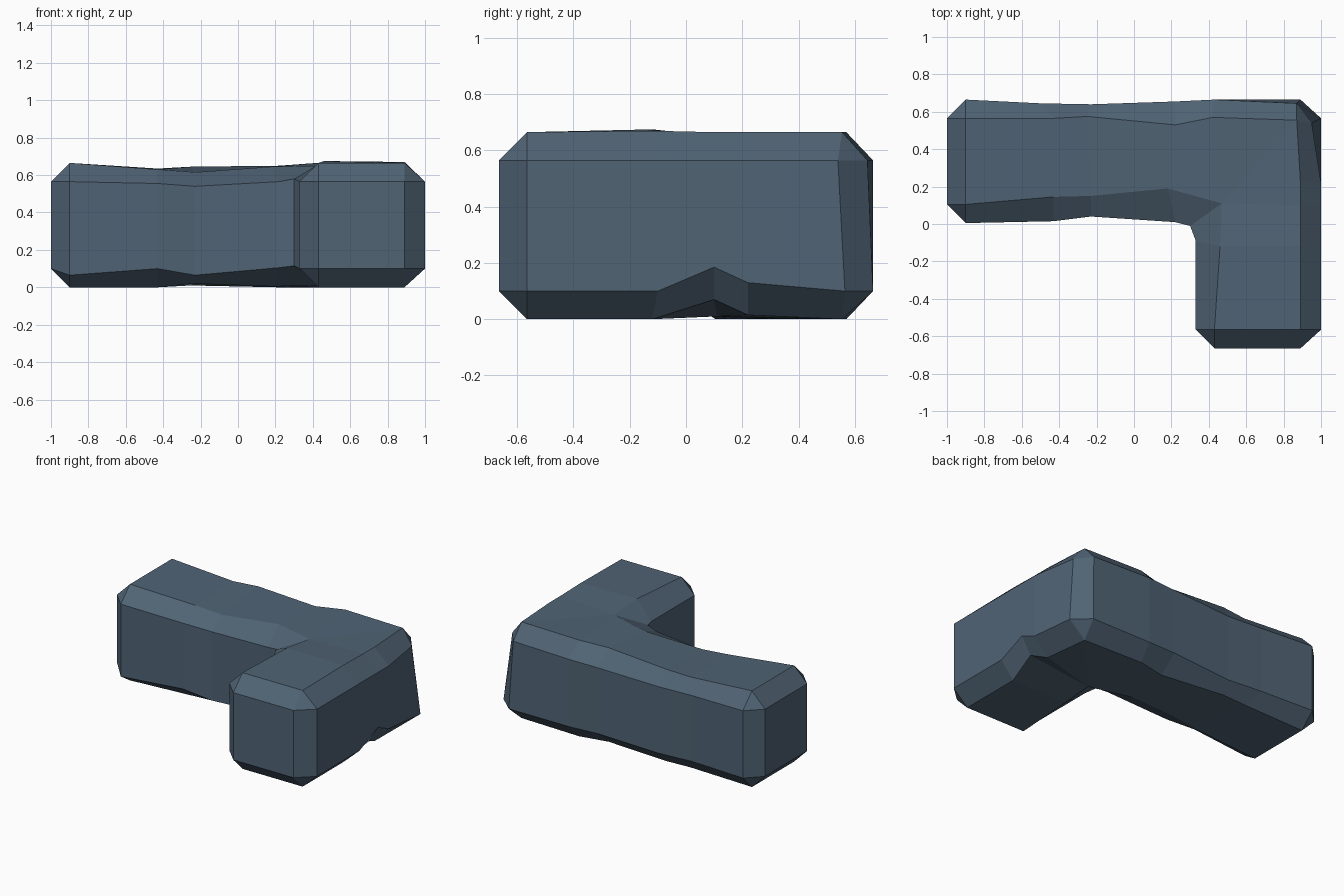
import bpy, bmesh

# Outline columns, counter-clockwise: wall x, y, then inset rim x, y
COLUMNS = [
    (-.90, .005, -.90, .105), (-.43, .015, -.43, .145), (-.23, .04, -.23, .15),
    (.22, .01, .18, .19), (.30, -.01, .47, .11), (.33, -.09, .46, -.12),
    (.33, -.565, .43, -.565), (.43, -.665, .43, -.565),
    (.89, -.665, .89, -.565), (1, -.565, .89, -.565),
    (1, -.10, .89, -.12), (1, .10, .89, .10), (1, .22, .89, .22),
    (1, .565, .87, .555), (.89, .665, .87, .555),
    (.43, .665, .42, .57), (.22, .655, .22, .53), (-.23, .64, -.25, .575),
    (-.50, .645, -.43, .565), (-.90, .665, -.90, .565),
    (-1, .565, -.90, .565), (-1, .105, -.90, .105),
]
# Weathered heights that differ from the regular block: rim, wall, wall, rim
REGULAR = (0, .1, .565, .665)
WORN = {
    0: (0, .065, .565, .665), 1: (0, .1, .555, .63), 2: (.02, .065, .54, .615),
    3: (.005, .105, .565, .645), 4: (.01, .115, .58, .65), 5: (0, .1, .565, .675),
    10: (0, .1, .565, .67), 11: (.07, .185, .565, .665), 12: (.015, .13, .565, .665),
    16: (0, .105, .56, .65), 17: (.01, .085, .545, .645), 18: (.01, .1, .555, .635),
}
# Matching inner and outer columns that span the flat top and bottom
INNER = [0, 1, 2, 3, 4, 4, 4, 4, 5, 6]
OUTER = [19, 18, 17, 16, 15, 13, 12, 11, 10, 8]

bm = bmesh.new()
rings = [[], [], [], []]
for i, (wx, wy, rx, ry) in enumerate(COLUMNS):
    for level, z in enumerate(WORN.get(i, REGULAR)):
        x, y = (wx, wy) if level in (1, 2) else (rx, ry)
        if level == 2 and i in (13, 14):      # leaning back right corner
            x, y = (.95, .54) if i == 13 else (.87, .645)
        if level == 0 and i == 11:            # chipped notch under the right side
            x = .93
        if level in (0, 3) and i == 21:       # share the rim point of column 0
            z = rings[level][0].co.z
        rings[level].append(bm.verts.new((x, y, z)))

# Lower chamfer, walls and upper chamfer
n = len(COLUMNS)
for low, high in zip(rings, rings[1:]):
    for i in range(n):
        j = (i + 1) % n
        bm.faces.new((low[i], low[j], high[j], high[i]))

# Flat top and bottom, bridged between matching columns
for ring in (rings[0], rings[3]):
    for k in range(len(INNER) - 1):
        quad = [ring[c] for c in (INNER[k], INNER[k + 1], OUTER[k + 1], OUTER[k])]
        bm.faces.new(list(dict.fromkeys(quad)))

# Close the chamfered corners to points
bmesh.ops.remove_doubles(bm, verts=bm.verts[:], dist=.0005)
bmesh.ops.recalc_face_normals(bm, faces=bm.faces[:])

mesh = bpy.data.meshes.new("corner_block")
bm.to_mesh(mesh)
bm.free()
block = bpy.data.objects.new("corner_block", mesh)
bpy.context.collection.objects.link(block)

stone = bpy.data.materials.new("slate blue stone")
stone.diffuse_color = (.08, .125, .175, 1)
mesh.materials.append(stone)
